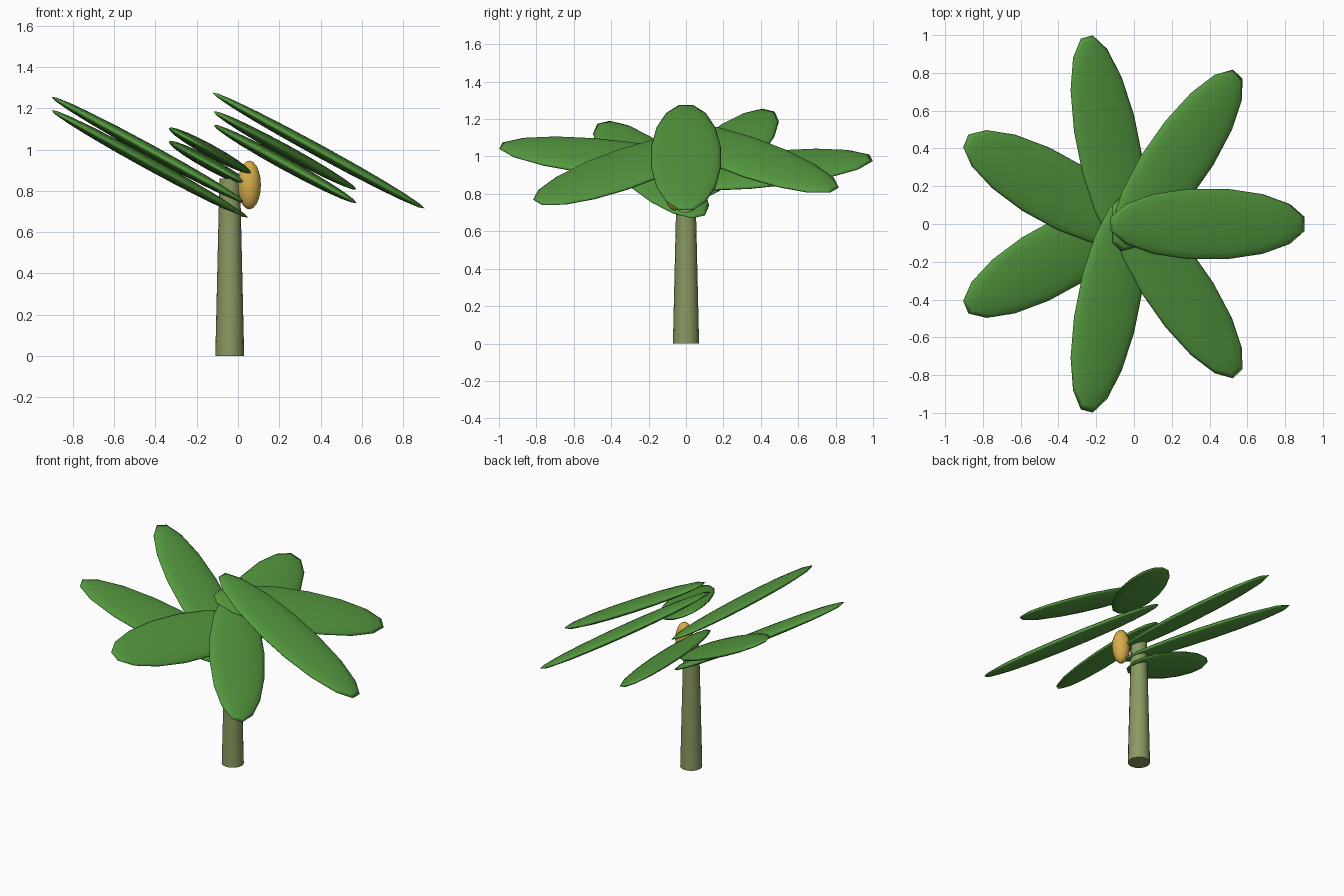
import bpy
from math import cos, sin, pi, radians
from mathutils import Matrix, Vector

if "Cube" in bpy.data.objects:
    bpy.data.objects.remove(bpy.data.objects["Cube"])


def material(name, rgb):
    mat = bpy.data.materials.new(name)
    mat.use_nodes = True
    mat.diffuse_color = (*rgb, 1)
    mat.node_tree.nodes["Principled BSDF"].inputs["Base Color"].default_value = (*rgb, 1)
    return mat


GREEN = material("leaf green", (0.09, 0.32, 0.05))
TRUNK = material("trunk olive", (0.25, 0.32, 0.12))
YELLOW = material("fruit yellow", (0.68, 0.42, 0.07))


def finish(name, mat, angle):
    obj = bpy.context.object
    obj.name = name
    obj.data.materials.append(mat)
    bpy.ops.object.shade_smooth_by_angle(angle=radians(angle))
    return obj


def ellipsoid(name, mat, size, matrix, segments=16, rings=10):
    bpy.ops.mesh.primitive_uv_sphere_add(segments=segments, ring_count=rings)
    obj = finish(name, mat, 180)
    # half a segment of turn gives the blunt tips
    turn = Matrix.Rotation(pi / segments, 4, 'Z')
    obj.data.transform(matrix @ Matrix.Diagonal((*size, 1)) @ turn)
    return obj


# Tapered trunk
TRUNK_X = -0.04
HEIGHT = 0.86
bpy.ops.mesh.primitive_cone_add(vertices=16, radius1=0.07, radius2=0.05,
                                depth=HEIGHT, location=(TRUNK_X, 0, HEIGHT / 2))
finish("trunk", TRUNK, 40)

# Crown of broad leaves, all lying in planes tilted the same way
LEAVES = 7
REACH = 0.43
tilt = Matrix.Rotation(0.5, 4, 'Y')
for i in range(LEAVES):
    a = -2 * pi * i / LEAVES
    centre = Vector((TRUNK_X + REACH * cos(a), REACH * sin(a), 0.93 if i % 2 else 0.995))
    place = Matrix.Translation(centre) @ tilt @ Matrix.Rotation(a, 4, 'Z')
    ellipsoid(f"leaf_{i + 1}", GREEN, (0.597, 0.19, 0.03), place)

# Hanging fruit
ellipsoid("fruit", YELLOW, (0.057, 0.057, 0.118),
          Matrix.Translation((0.055, -0.06, 0.828)))
